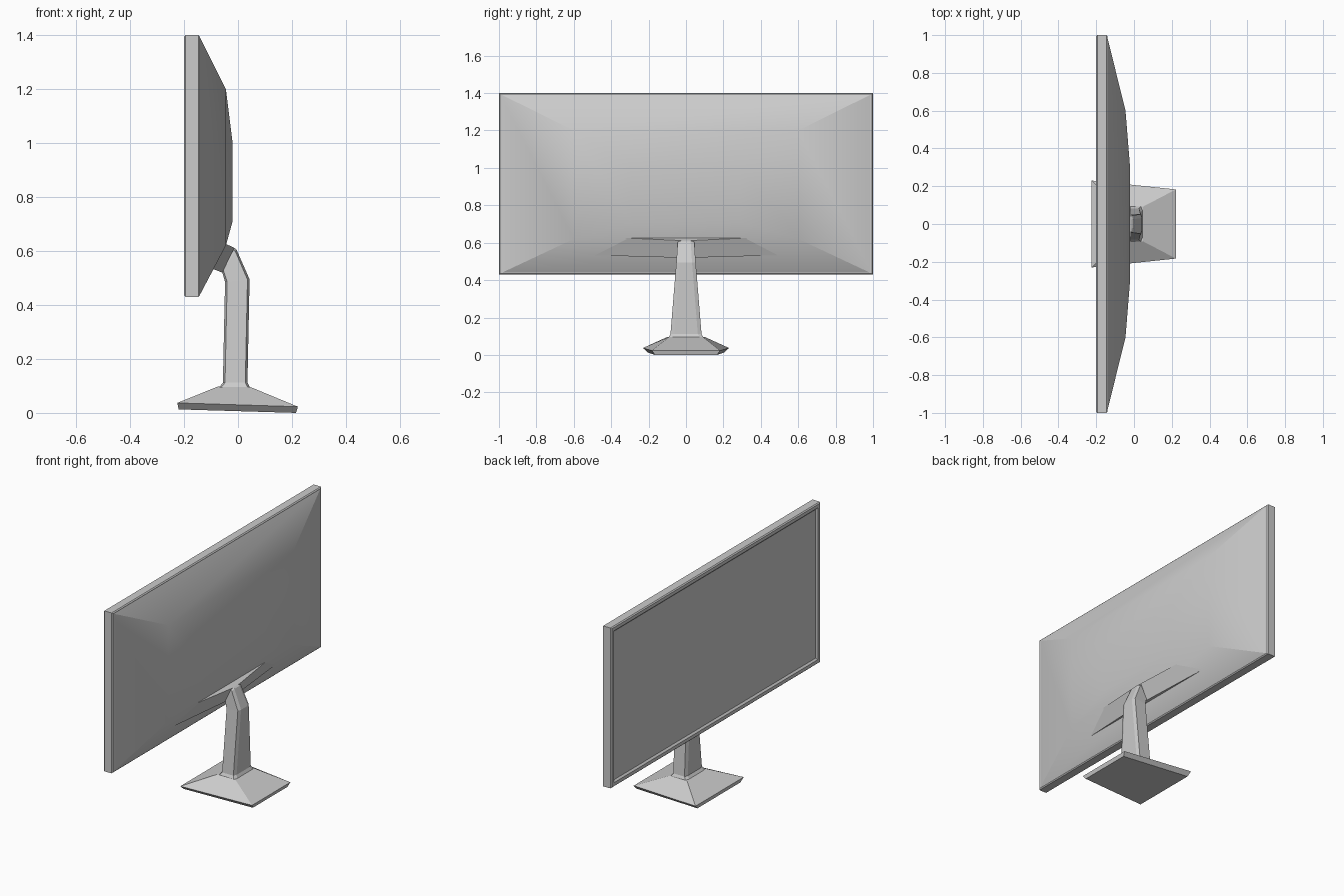
import bpy, math

if "Cube" in bpy.data.objects:
    bpy.data.objects.remove(bpy.data.objects["Cube"])


def make_loft(name, rings, smooth=None):
    """Skin a stack of equal-length rings and close both ends."""
    n = len(rings[0])
    verts = [p for r in rings for p in r]
    faces = [tuple(range(n)), tuple(range(len(verts) - n, len(verts)))]
    for k in range(len(rings) - 1):
        for i in range(n):
            j = (i + 1) % n
            faces.append((k * n + i, k * n + j, (k + 1) * n + j, (k + 1) * n + i))
    me = bpy.data.meshes.new(name)
    me.from_pydata(verts, [], faces)
    ob = bpy.data.objects.new(name, me)
    bpy.context.collection.objects.link(ob)
    bpy.ops.object.select_all(action='DESELECT')
    ob.select_set(True)
    bpy.context.view_layer.objects.active = ob
    bpy.ops.object.mode_set(mode='EDIT')
    bpy.ops.mesh.select_all(action='SELECT')
    bpy.ops.mesh.normals_make_consistent(inside=False)
    bpy.ops.object.mode_set(mode='OBJECT')
    if smooth:
        bpy.ops.object.shade_smooth_by_angle(angle=math.radians(smooth))
    return ob


def panel(x, y, z0, z1):
    """Upright rectangle across the screen direction."""
    return [(x, -y, z0), (x, y, z0), (x, y, z1), (x, -y, z1)]


def inset(x, d):
    return panel(x, 1 - d, 0.43 + d, 1.4 - d)


# Screen frame with softened rim and sunken display area
make_loft("screen_frame", [
    inset(-0.14, 0.006), inset(-0.146, 0), inset(-0.194, 0), inset(-0.2, 0.006),
    inset(-0.2, 0.026), inset(-0.19, 0.036)])

# Bulging back shell
make_loft("back_shell", [
    inset(-0.143, 0.004), panel(-0.045, 0.6, 0.62, 1.2),
    panel(-0.02, 0.29, 0.71, 1.0)], smooth=25)

# Bracket tapering from the shell to the neck
def bracket_ring(low, high, y_low, y_high):
    return [(low[0], -y_low, low[1]), (low[0], y_low, low[1]),
            (high[0], y_high, high[1]), (high[0], -y_high, high[1])]


make_loft("neck_bracket", [
    bracket_ring((-0.092, 0.533), (-0.045, 0.626), 0.5, 0.34),
    bracket_ring((-0.058, 0.52), (-0.014, 0.612), 0.04, 0.035)])


# Neck: chamfered section swept up and turned towards the bracket
def neck_ring(a, b, w, cx=0.008, cy=0.02):
    def at(t):
        return a[0] + (b[0] - a[0]) * t, a[1] + (b[1] - a[1]) * t
    t = cx / math.dist(a, b)
    path = [(0, -w + cy), (t, -w), (1 - t, -w), (1, -w + cy),
            (1, w - cy), (1 - t, w), (t, w), (0, w - cy)]
    return [(at(s)[0], y, at(s)[1]) for s, y in path]


make_loft("neck", [
    neck_ring((-0.074, 0.09), (0.047, 0.09), 0.095),
    neck_ring((-0.056, 0.112), (0.035, 0.112), 0.083),
    neck_ring((-0.048, 0.485), (0.043, 0.495), 0.052),
    neck_ring((-0.058, 0.52), (-0.006, 0.606), 0.045),
    neck_ring((-0.056, 0.525), (-0.014, 0.612), 0.043)])


# Foot: slightly tilted, wider under the screen
def foot_ring(x0, z0, y0, x1, z1, y1):
    return [(x0, -y0, z0), (x1, -y1, z1), (x1, y1, z1), (x0, y0, z0)]


make_loft("foot", [
    foot_ring(-0.22, 0.013, 0.205, 0.215, 0.0, 0.165),
    foot_ring(-0.225, 0.037, 0.23, 0.222, 0.023, 0.183),
    foot_ring(-0.076, 0.097, 0.098, 0.048, 0.095, 0.092)])
